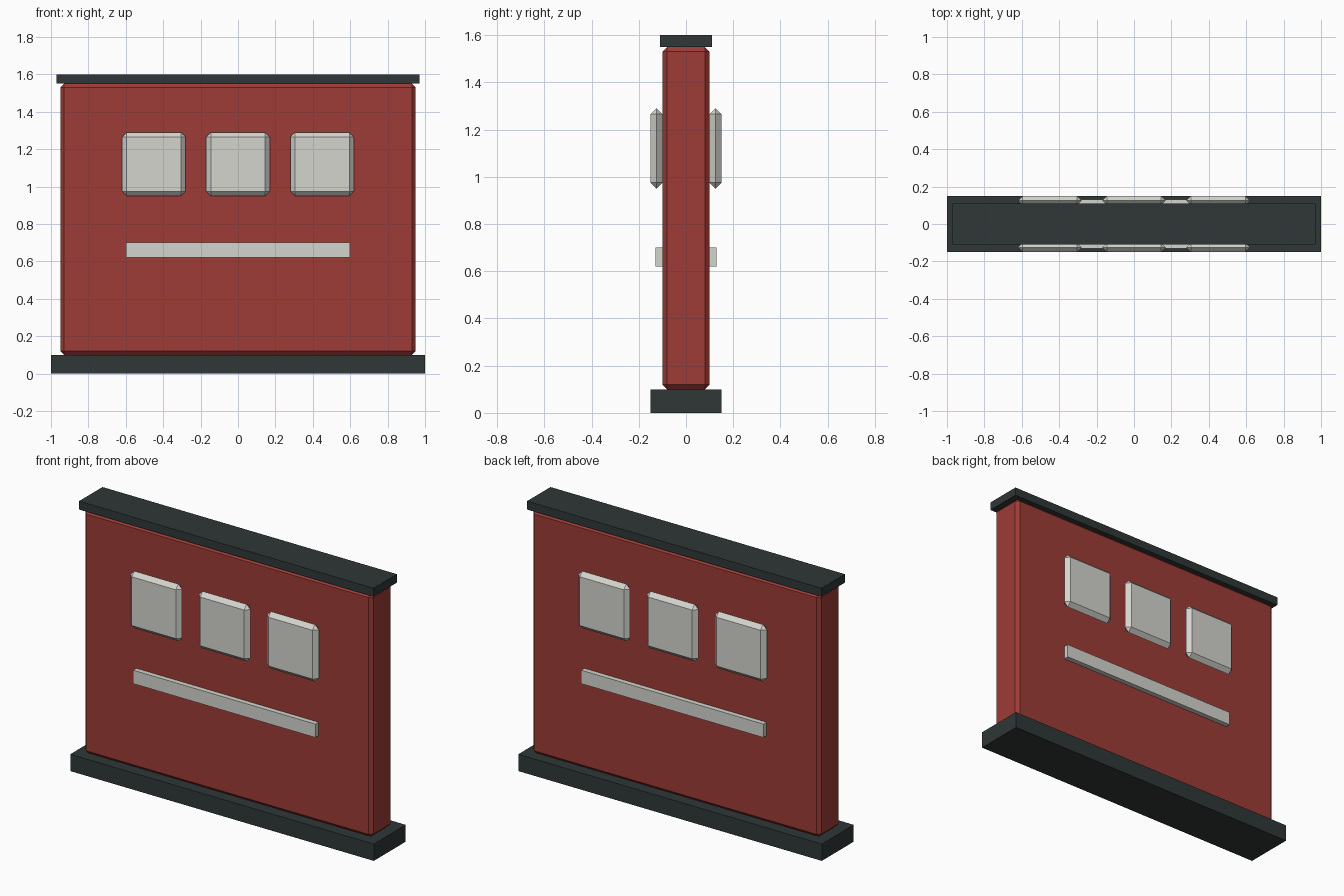
import bpy

if "Cube" in bpy.data.objects:
    bpy.data.objects.remove(bpy.data.objects["Cube"])


def material(name, rgb):
    m = bpy.data.materials.new(name)
    m.diffuse_color = (*rgb, 1.0)
    m.use_nodes = True
    m.node_tree.nodes["Principled BSDF"].inputs["Base Color"].default_value = m.diffuse_color
    return m


RED = material("brick red", (0.34, 0.045, 0.038))
DARK = material("dark slate", (0.028, 0.038, 0.037))
PALE = material("pale grey", (0.66, 0.66, 0.62))


def box(name, centre, size, mat, bevel=0.0):
    """Flat-shaded box with an optional single-segment chamfer."""
    bpy.ops.mesh.primitive_cube_add(size=1, location=centre)
    ob = bpy.context.object
    ob.name = name
    ob.scale = size
    bpy.ops.object.transform_apply(location=False, rotation=False, scale=True)
    ob.data.materials.append(mat)
    if bevel:
        mod = ob.modifiers.new("chamfer", "BEVEL")
        mod.width = bevel
        mod.segments = 1
    return ob


# Plinth, wall and coping
box("base", (0, 0, 0.05), (2.0, 0.30, 0.10), DARK)
box("wall", (0, 0, 0.825), (1.90, 0.20, 1.45), RED, 0.02)
box("cap", (0, 0, 1.575), (1.94, 0.22, 0.05), DARK)

# Raised panels and bar on both faces
for side, label in ((-1, "front"), (1, "back")):
    for i, x in enumerate((-0.45, 0.0, 0.45)):
        box(f"{label}_panel_{i + 1}", (x, side * 0.125, 1.12),
            (0.34, 0.05, 0.34), PALE, 0.0249)
    box(f"{label}_bar", (0, side * 0.115, 0.66), (1.20, 0.03, 0.08), PALE)
